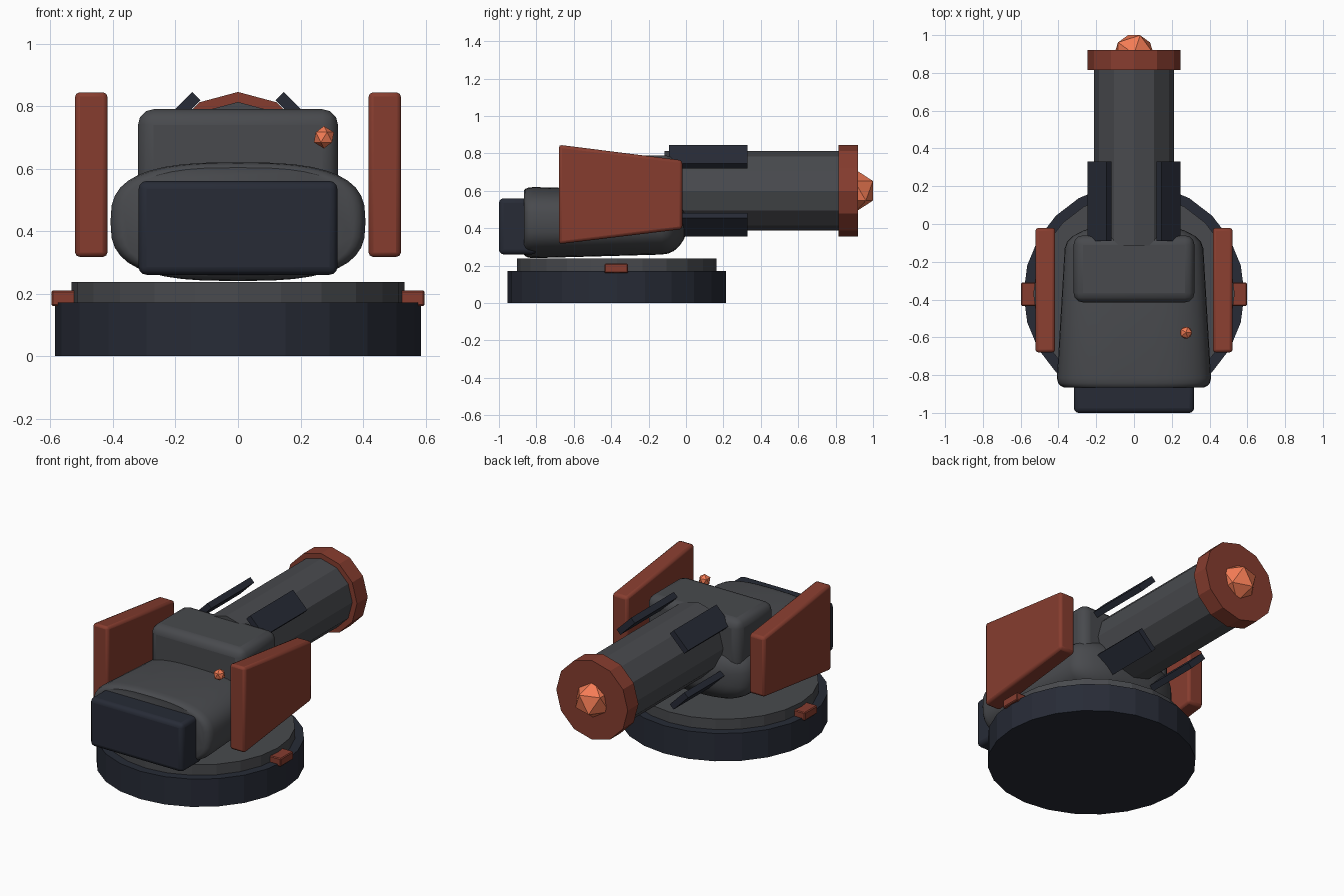
import bpy, bmesh
from math import radians, pi, cos, sin, copysign
from mathutils import Matrix

if "Cube" in bpy.data.objects:
    bpy.data.objects.remove(bpy.data.objects["Cube"])


def material(name, rgb):
    m = bpy.data.materials.new(name)
    m.diffuse_color = (*rgb, 1)
    m.use_nodes = True
    m.node_tree.nodes["Principled BSDF"].inputs["Base Color"].default_value = m.diffuse_color
    return m


GREY = material("gunmetal", (0.065, 0.068, 0.075))
NAVY = material("navy", (0.02, 0.024, 0.037))
RED = material("rust_red", (0.24, 0.046, 0.028))
GLOW = material("orange", (0.9, 0.2, 0.09))


def finish(name, bm, mat, bevel=0, segments=2, smooth=False):
    bmesh.ops.recalc_face_normals(bm, faces=bm.faces)
    me = bpy.data.meshes.new(name)
    bm.to_mesh(me)
    bm.free()
    ob = bpy.data.objects.new(name, me)
    bpy.context.collection.objects.link(ob)
    me.materials.append(mat)
    if bevel:
        b = ob.modifiers.new("bevel", "BEVEL")
        b.width, b.segments = bevel, segments
    if smooth:
        bpy.ops.object.select_all(action="DESELECT")
        ob.select_set(True)
        bpy.context.view_layer.objects.active = ob
        bpy.ops.object.shade_smooth_by_angle(angle=radians(35))
    return ob


def box(name, lo, hi, mat, **kw):
    bm = bmesh.new()
    size = [b - a for a, b in zip(lo, hi)]
    mid = [(a + b) / 2 for a, b in zip(lo, hi)]
    bmesh.ops.create_cube(bm, size=1, matrix=Matrix.Translation(mid) @ Matrix.Diagonal((*size, 1)))
    return finish(name, bm, mat, **kw)


def cylinder(name, sides, radius, start, end, centre, axis, mat):
    bm = bmesh.new()
    mid = (start + end) / 2
    if axis == "Z":
        mx = Matrix.Translation((*centre, mid))
    else:
        mx = Matrix.Translation((centre[0], mid, centre[1])) @ Matrix.Rotation(pi / 2, 4, "X")
    bmesh.ops.create_cone(bm, cap_ends=True, segments=sides, radius1=radius, radius2=radius,
                          depth=end - start, matrix=mx)
    return finish(name, bm, mat)


def ico(name, centre, radius):
    bm = bmesh.new()
    bmesh.ops.create_icosphere(bm, subdivisions=1, radius=radius, matrix=Matrix.Translation(centre))
    return finish(name, bm, GLOW)


# Round base and turntable
cylinder("base", 24, 0.585, 0, 0.172, (0, -0.37), "Z", NAVY)
cylinder("turntable", 24, 0.533, 0.172, 0.237, (0, -0.37), "Z", GREY)

# Rounded body: superellipse sections lofted from back to nose
bm = bmesh.new()
N, rings = 40, []
for y, s in [(-0.865, 0.91), (-0.857, 0.955), (-0.842, 0.985), (-0.815, 1), (-0.13, 0.9),
             (-0.095, 0.87), (-0.065, 0.8), (-0.035, 0.66), (-0.012, 0.48), (0, 0.32)]:
    ring = []
    for i in range(N):
        c, d = cos(2 * pi * i / N), sin(2 * pi * i / N)
        x = 0.408 * s * copysign(abs(c) ** 0.7, c)
        z = 0.43 + 0.19 * s * copysign(abs(d) ** 0.7, d)
        ring.append(bm.verts.new((x, y, z)))
    rings.append(ring)
for a, b in zip(rings, rings[1:]):
    for i in range(N):
        bm.faces.new((a[i], a[(i + 1) % N], b[(i + 1) % N], b[i]))
bm.faces.new(rings[0])
bm.faces.new(rings[-1])
finish("body", bm, GREY, smooth=True)

# Raised housing and pack at the end
box("upper_housing", (-0.32, -0.415, 0.43), (0.32, -0.06, 0.79), GREY, bevel=0.05, segments=3, smooth=True)
box("rear_pack", (-0.318, -1, 0.26), (0.318, -0.8, 0.56), NAVY, bevel=0.025, segments=3, smooth=True)

# Barrel, muzzle ring and glowing core
cylinder("barrel", 12, 0.213, -0.115, 0.87, (0, 0.6), "Y", GREY)
cylinder("muzzle_ring", 12, 0.245, 0.815, 0.92, (0, 0.6), "Y", RED)
ico("muzzle_core", (0, 0.9, 0.6), 0.117)
ico("indicator_light", (0.275, -0.575, 0.70), 0.036)

# Four cooling fins around the barrel
for k in range(4):
    bm = bmesh.new()
    bmesh.ops.create_cube(bm, size=1, matrix=Matrix.Translation((0, 0.12, 0.6))
                          @ Matrix.Rotation(pi / 4 + k * pi / 2, 4, "Y")
                          @ Matrix.Translation((0, 0, 0.258))
                          @ Matrix.Diagonal((0.14, 0.42, 0.037, 1)))
    finish(f"barrel_fin_{k + 1}", bm, NAVY)

# Side armour plates and base clamps, mirrored left and right
profile = [(-0.68, 0.315), (-0.02, 0.395), (-0.02, 0.763), (-0.68, 0.846)]
for side, label in ((-1, "left"), (1, "right")):
    bm = bmesh.new()
    face = bm.faces.new([bm.verts.new((side * 0.417, y, z)) for y, z in profile])
    ext = bmesh.ops.extrude_face_region(bm, geom=[face])
    bmesh.ops.translate(bm, vec=(side * 0.105, 0, 0),
                        verts=[v for v in ext["geom"] if isinstance(v, bmesh.types.BMVert)])
    finish(f"armour_plate_{label}", bm, RED, bevel=0.016, segments=2, smooth=True)
    xs = sorted((side * 0.5, side * 0.597))
    box(f"base_clamp_{label}", (xs[0], -0.435, 0.16), (xs[1], -0.31, 0.21), RED, bevel=0.005, segments=1)
